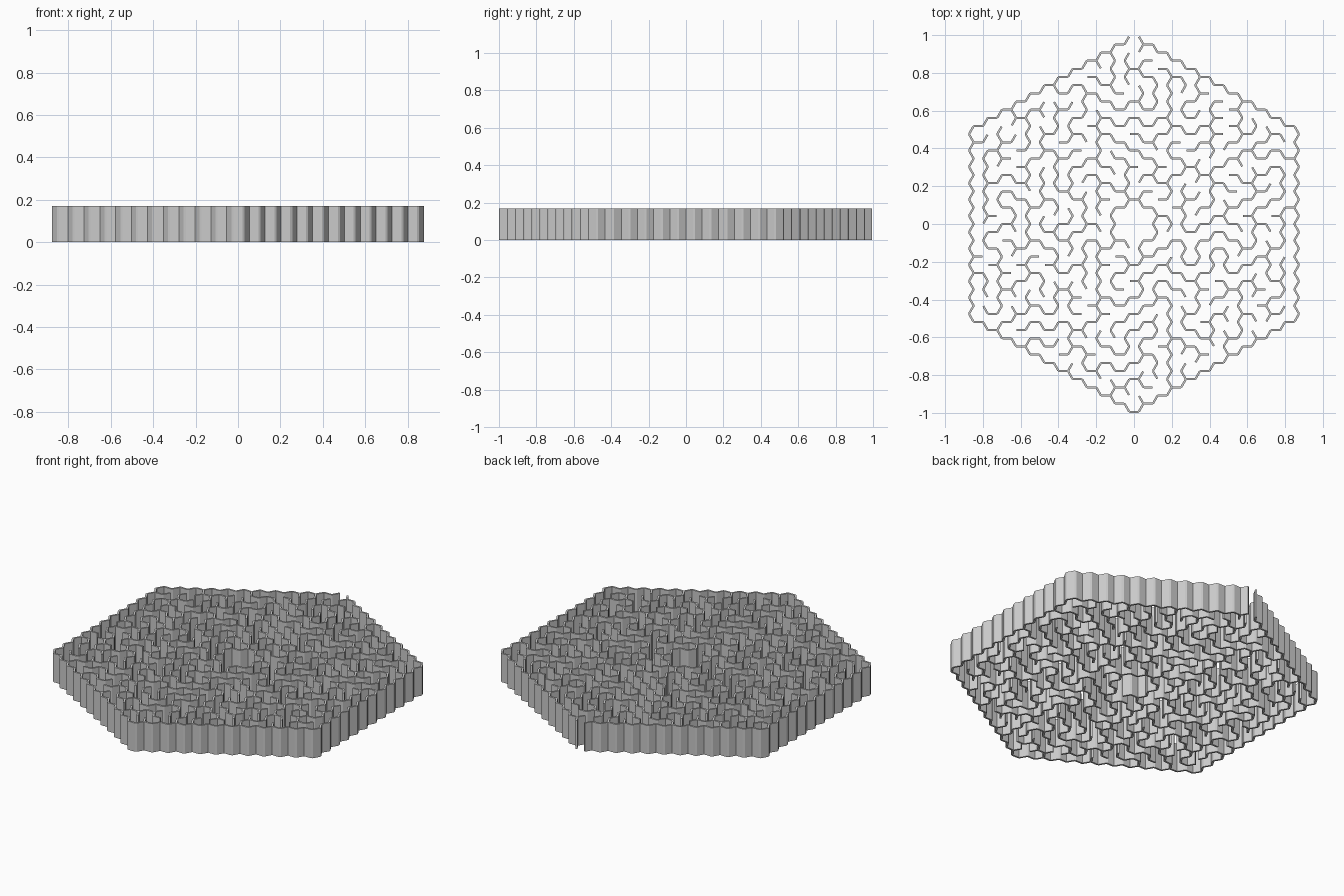
import bpy, bmesh, math, random

if "Cube" in bpy.data.objects:
    bpy.data.objects.remove(bpy.data.objects["Cube"])

random.seed(7)
RINGS = 11          # rings of hexagonal cells around the centre
T = 0.011           # wall thickness
H = 0.17            # wall height
S = (2 - T) / ((2 * RINGS + 1) * math.sqrt(3))   # cell side length
DIRS = [(1, 0), (0, 1), (-1, 1), (-1, 0), (0, -1), (1, -1)]


def centre(c):
    return 1.5 * S * c[0], math.sqrt(3) * S * (c[1] + c[0] / 2)


def step(c, k):
    return c[0] + DIRS[k][0], c[1] + DIRS[k][1]


def ring(c):
    return max(abs(c[0]), abs(c[1]), abs(c[0] + c[1]))


# Long upright zigzag walls: x, lower y, upper y
UPRIGHTS = [(0.79, -0.42, 0.08), (0.19, 0.56, 0.80), (-0.79, 0.02, 0.30),
            (-0.19, -0.32, -0.10), (0.41, 0.30, 0.58), (-0.56, 0.05, 0.25),
            (0.19, -0.62, -0.40), (0.79, 0.15, 0.32)]


def is_upright(a, b):
    (xa, ya), (xb, yb) = centre(a), centre(b)
    x, y = (xa + xb) / 2, (ya + yb) / 2
    return any(abs(x - u) < 0.02 and lo < y < hi for u, lo, hi in UPRIGHTS)


# Carve the corridors by depth-first walk, starting at the open middle room
cells = {(q, r) for q in range(-RINGS, RINGS + 1) for r in range(-RINGS, RINGS + 1)
         if abs(q + r) <= RINGS}
room = {c for c in cells if ring(c) <= 1}
passages = {frozenset((c, step(c, k))) for c in room for k in range(6) if step(c, k) in room}
seen, stack = set(room), [(0, -1)]
while stack:
    c = stack[-1]
    nxt = [step(c, k) for k in range(6) if step(c, k) in cells and step(c, k) not in seen]
    nxt = [n for n in nxt if not is_upright(c, n)] or nxt
    if not nxt:
        stack.pop()
        continue
    n = random.choice(nxt)
    passages.add(frozenset((c, n)))
    seen.add(n)
    stack.append(n)
passages.add(frozenset(((0, RINGS), (0, RINGS + 1))))     # entrance at the back

# Collect the standing walls as edges between cell corners
corners, walls = {}, set()


def corner(c, k):
    x, y = centre(c)
    a = math.radians(60 * k)
    x, y = x + S * math.cos(a), y + S * math.sin(a)
    key = (round(x / S * 2), round(y / S * 2 / math.sqrt(3)))
    corners.setdefault(key, (x, y))
    return key


for c in cells:
    for k in range(6):
        if frozenset((c, step(c, k))) not in passages:
            walls.add(frozenset((corner(c, k), corner(c, k + 1))))

# Plan outline: one strip per wall and a small triangle at each joint
bm = bmesh.new()
points, joints = {}, {}


def offset(key, angle):
    deg = round(math.degrees(angle) / 60) * 60 % 360
    if (key, deg) not in points:
        x, y = corners[key]
        a, d = math.radians(deg), T / math.sqrt(3)
        points[key, deg] = bm.verts.new((x + d * math.cos(a), y + d * math.sin(a), 0))
    return points[key, deg]


for wall in sorted(tuple(sorted(w)) for w in walls):
    a, b = wall
    (xa, ya), (xb, yb) = corners[a], corners[b]
    ang, t = math.atan2(yb - ya, xb - xa), math.pi / 3
    bm.faces.new((offset(a, ang - t), offset(b, ang + math.pi + t),
                  offset(b, ang + math.pi - t), offset(a, ang + t)))
    joints.setdefault(a, []).append(ang)
    joints.setdefault(b, []).append(ang + math.pi)
for key, angs in joints.items():
    if len(angs) > 1:
        bm.faces.new([offset(key, angs[0] + math.radians(d)) for d in (60, 180, 300)])

# Raise the walls
grown = bmesh.ops.extrude_face_region(bm, geom=bm.faces[:], use_keep_orig=True)
for v in grown["geom"]:
    if isinstance(v, bmesh.types.BMVert):
        v.co.z = H
bmesh.ops.recalc_face_normals(bm, faces=bm.faces[:])
mesh = bpy.data.meshes.new("maze_walls")
bm.to_mesh(mesh)
bm.free()
bpy.context.collection.objects.link(bpy.data.objects.new("maze_walls", mesh))
